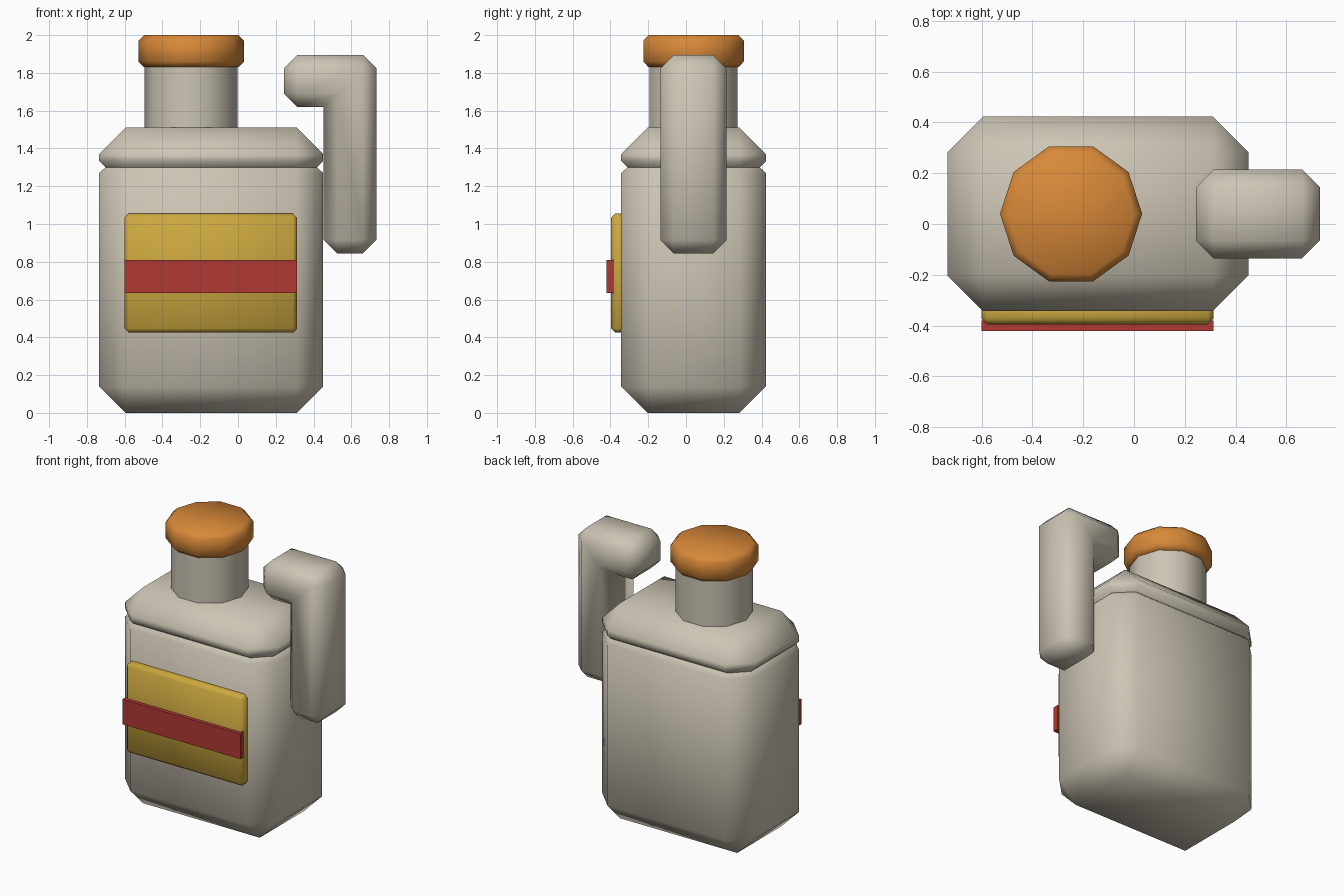
import bpy
import bmesh
import math
from mathutils import Vector

cube = bpy.data.objects.get("Cube")
if cube:
    bpy.data.objects.remove(cube, do_unlink=True)


def material(name, color):
    mat = bpy.data.materials.new(name)
    mat.use_nodes = True
    mat.diffuse_color = (*color, 1)
    mat.node_tree.nodes["Principled BSDF"].inputs["Base Color"].default_value = (*color, 1)
    return mat


stone = material("warm grey", (0.61, 0.56, 0.46))
orange = material("orange", (0.69, 0.25, 0.04))
yellow = material("mustard yellow", (0.60, 0.39, 0.05))
red = material("brick red", (0.44, 0.04, 0.034))


def finish(name, bm, mat, smooth=True):
    bmesh.ops.recalc_face_normals(bm, faces=bm.faces)
    mesh = bpy.data.meshes.new(name)
    bm.to_mesh(mesh)
    bm.free()
    mesh.materials.append(mat)
    obj = bpy.data.objects.new(name, mesh)
    bpy.context.collection.objects.link(obj)
    if smooth:
        bpy.ops.object.select_all(action="DESELECT")
        obj.select_set(True)
        bpy.context.view_layer.objects.active = obj
        bpy.ops.object.shade_smooth_by_angle(angle=math.radians(60))
    return obj


def loft(name, rings, mat):
    """Skin a stack of equal-length point rings and close both ends."""
    bm = bmesh.new()
    loops = [[bm.verts.new(p) for p in ring] for ring in rings]
    n = len(loops[0])
    for low, high in zip(loops, loops[1:]):
        for i in range(n):
            j = (i + 1) % n
            bm.faces.new((low[i], low[j], high[j], high[i]))
    bm.faces.new(loops[0])
    bm.faces.new(loops[-1])
    bmesh.ops.remove_doubles(bm, verts=bm.verts, dist=0.0005)
    return finish(name, bm, mat)


def extrude_profile(name, profile, y0, y1, bevel, mat):
    """Extrude an x-z outline along y, chamfering the convex edges only."""
    bm = bmesh.new()
    face = bm.faces.new([bm.verts.new((x, y0, z)) for x, z in profile])
    out = bmesh.ops.extrude_face_region(bm, geom=[face])
    moved = [v for v in out["geom"] if isinstance(v, bmesh.types.BMVert)]
    bmesh.ops.translate(bm, verts=moved, vec=Vector((0, y1 - y0, 0)))
    bmesh.ops.recalc_face_normals(bm, faces=bm.faces)
    if bevel:
        edges = [e for e in bm.edges if e.calc_face_angle_signed() > 0.1]
        bmesh.ops.bevel(bm, geom=edges, offset=bevel, offset_type="OFFSET",
                        segments=1, profile=0.5, affect="EDGES")
    return finish(name, bm, mat, smooth=bevel > 0)


def rect(x0, x1, z0, z1):
    return [(x0, z0), (x1, z0), (x1, z1), (x0, z1)]


# Body: chamfered block with a groove below the shoulder
CX, CY, HX, HY, CUT = -0.142, 0.04, 0.593, 0.383, 0.14


def body_ring(inset, z):
    a, b = HX - inset, HY - inset
    c, d = HX - CUT, HY - CUT
    pts = [(a, -d), (a, d), (c, b), (-c, b), (-a, d), (-a, -d), (-c, -b), (c, -b)]
    return [(CX + x, CY + y, z) for x, y in pts]


levels = [(CUT, 0), (0, CUT), (0, 1.27), (0.033, 1.30),
          (0, 1.333), (0, 1.37), (CUT, 1.51)]
loft("body", [body_ring(i, z) for i, z in levels], stone)


# Neck and cap: ten-sided
def round_ring(radius, z, sides=10):
    return [(-0.248 + radius * math.cos(math.tau * i / sides),
             CY + radius * math.sin(math.tau * i / sides), z) for i in range(sides)]


loft("neck", [round_ring(0.246, z) for z in (1.49, 1.85)], stone)
loft("cap", [round_ring(r, z) for r, z in
             ((0.25, 1.83), (0.28, 1.86), (0.28, 1.97), (0.25, 2.0))], orange)

# Hooked handle on the side
hook = [(0.453, 0.845), (0.732, 0.845), (0.732, 1.895),
        (0.244, 1.895), (0.244, 1.62), (0.453, 1.62)]
extrude_profile("handle", hook, -0.135, 0.215, 0.07, stone)

# Label with a raised band
extrude_profile("label", rect(-0.6, 0.313, 0.425, 1.055), -0.396, -0.30, 0.022, yellow)
extrude_profile("label_band", rect(-0.6, 0.313, 0.635, 0.81), -0.422, -0.38, 0, red)
